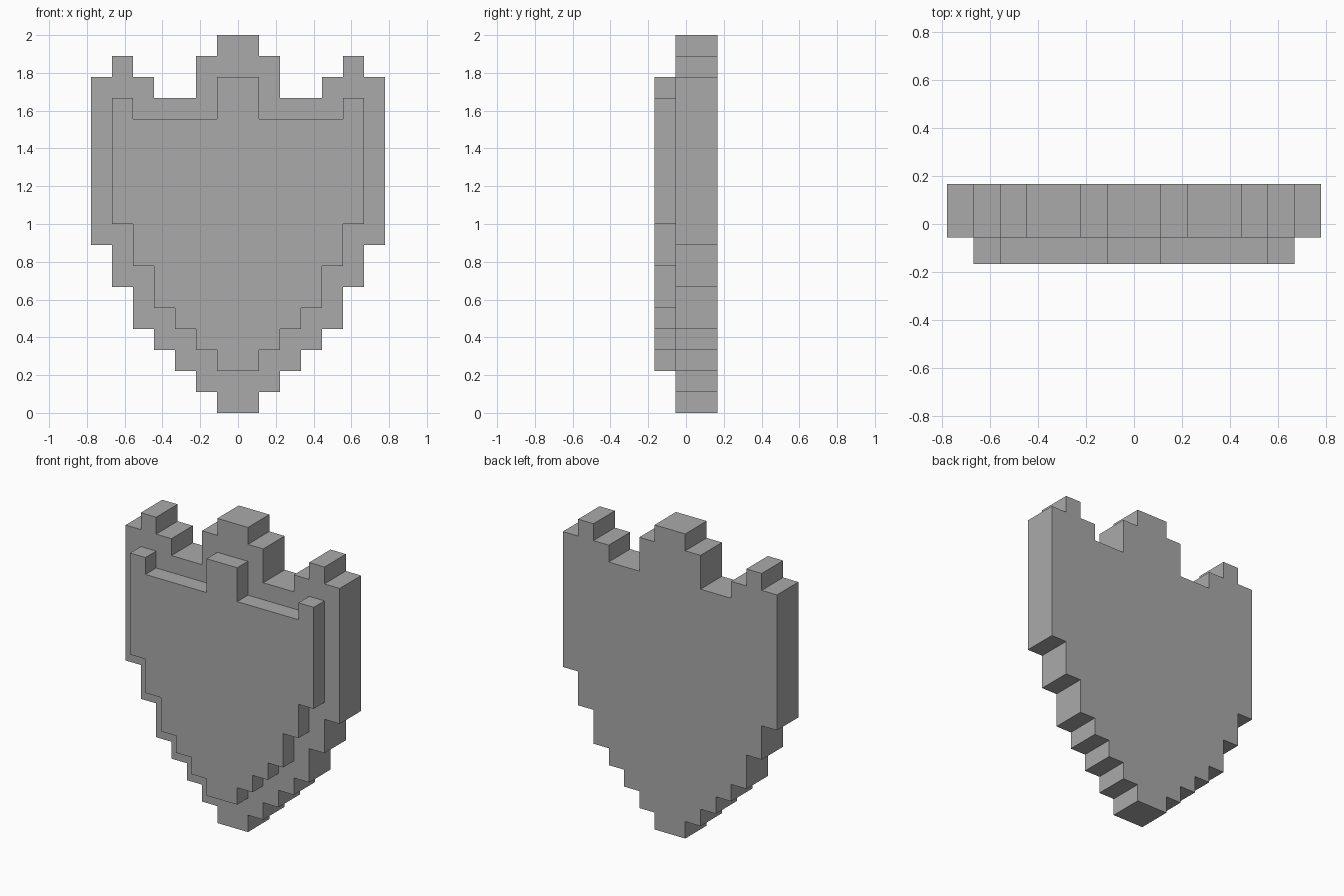
import bpy
import bmesh

cube = bpy.data.objects.get("Cube")
if cube:
    bpy.data.objects.remove(cube, do_unlink=True)

U = 2 / 18  # one block of the stepped outline

grey = bpy.data.materials.new("light grey")
grey.use_nodes = True
colour = (0.4, 0.4, 0.4, 1)
grey.diffuse_color = colour
bsdf = next(n for n in grey.node_tree.nodes if n.type == 'BSDF_PRINCIPLED')
bsdf.inputs["Base Color"].default_value = colour


def stepped_plate(name, half, y_front, y_back):
    """Extrude a half outline, mirrored across x = 0, from y_front to y_back (in blocks)."""
    outline = half + [(-x, z) for x, z in reversed(half)]
    bm = bmesh.new()
    face = bm.faces.new([bm.verts.new((x * U, y_front * U, z * U)) for x, z in outline])
    ext = bmesh.ops.extrude_face_region(bm, geom=[face], use_keep_orig=True)
    verts = [g for g in ext["geom"] if isinstance(g, bmesh.types.BMVert)]
    bmesh.ops.translate(bm, verts=verts, vec=(0, (y_back - y_front) * U, 0))
    bmesh.ops.recalc_face_normals(bm, faces=bm.faces)
    mesh = bpy.data.meshes.new(name)
    bm.to_mesh(mesh)
    bm.free()
    mesh.materials.append(grey)
    obj = bpy.data.objects.new(name, mesh)
    bpy.context.collection.objects.link(obj)


# Thick back plate with the crowned top edge
back_half = [(1, 0), (1, 1), (2, 1), (2, 2), (3, 2), (3, 3), (4, 3), (4, 4),
             (5, 4), (5, 6), (6, 6), (6, 8), (7, 8), (7, 16), (6, 16), (6, 17),
             (5, 17), (5, 16), (4, 16), (4, 15), (2, 15), (2, 17), (1, 17), (1, 18)]
stepped_plate("shield_back_plate", back_half, -0.5, 1.5)

# Thinner raised panel on the front
front_half = [(1, 2), (1, 3), (2, 3), (2, 4), (3, 4), (3, 5), (4, 5), (4, 7),
              (5, 7), (5, 9), (6, 9), (6, 15), (5, 15), (5, 14), (1, 14), (1, 16)]
stepped_plate("shield_front_panel", front_half, -1.5, -0.5)
